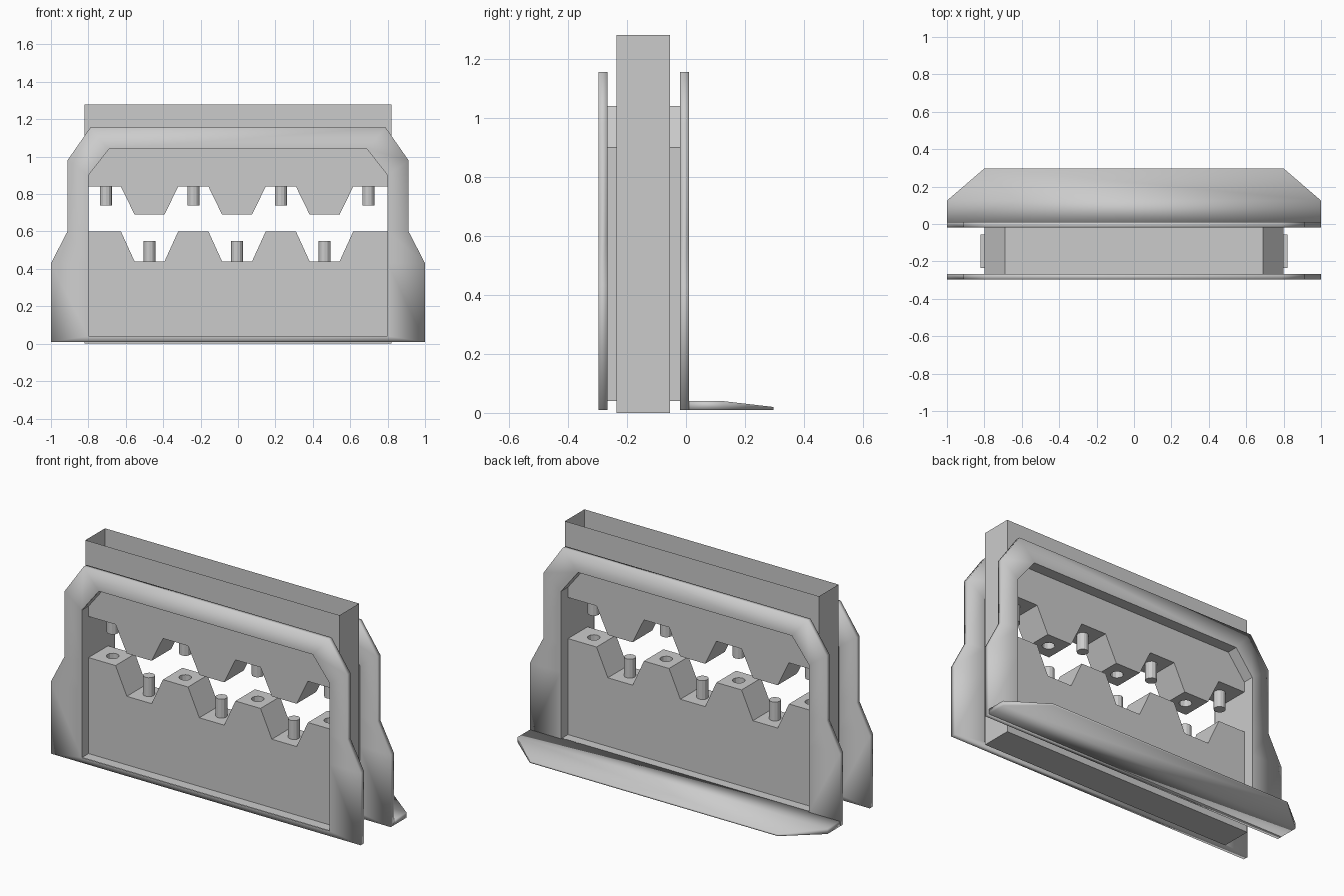
import bpy
import bmesh

old = bpy.data.objects.get("Cube")
if old:
    bpy.data.objects.remove(old, do_unlink=True)

grey = bpy.data.materials.new("light grey")
grey.use_nodes = True
grey.diffuse_color = (0.6, 0.6, 0.6, 1)
grey.node_tree.nodes["Principled BSDF"].inputs["Base Color"].default_value = (0.6, 0.6, 0.6, 1)

WIDE = 0.82                      # half width of the core
Y_FRONT, Y_BACK = -0.235, -0.055  # core faces
Y_MID = (Y_FRONT + Y_BACK) / 2
PITCH = 0.468
TOOTH_X = [PITCH * i - 0.005 for i in (-1, 0, 1)]
GAP_X = [PITCH * (i + 0.5) - 0.005 for i in (-2, -1, 0, 1)]


def finish(bm, name, smooth=False):
    bmesh.ops.recalc_face_normals(bm, faces=bm.faces)
    mesh = bpy.data.meshes.new(name)
    bm.to_mesh(mesh)
    bm.free()
    mesh.materials.append(grey)
    for face in mesh.polygons:
        face.use_smooth = smooth
    obj = bpy.data.objects.new(name, mesh)
    bpy.context.collection.objects.link(obj)
    return obj


def mirrored(half):
    """Close a right-hand half outline with its mirror image."""
    return half + [(-x, z) for x, z in reversed(half)]


def loop(bm, outline, y):
    return [bm.verts.new((x, y, z)) for x, z in outline]


def bridge(bm, a, b):
    for i in range(len(a)):
        j = (i + 1) % len(a)
        bm.faces.new((a[i], a[j], b[j], b[i]))


def prism(name, outline, y0, y1):
    bm = bmesh.new()
    a, b = loop(bm, outline, y0), loop(bm, outline, y1)
    bm.faces.new(a)
    bm.faces.new(b)
    bridge(bm, a, b)
    return finish(bm, name)


def rods(name, xs, z0, z1, radius):
    bm = bmesh.new()
    for x in xs:
        made = bmesh.ops.create_cone(bm, cap_ends=True, segments=12,
                                     radius1=radius, radius2=radius, depth=z1 - z0)
        bmesh.ops.translate(bm, verts=made["verts"], vec=(x, Y_MID, (z0 + z1) / 2))
    return finish(bm, name)


def drill(obj, xs, z0, z1):
    """Cut round sockets into a jaw."""
    cutter = rods(obj.name + "_socket_cutter", xs, z0, z1, 0.034)
    cutter.hide_render = True
    mod = obj.modifiers.new("sockets", "BOOLEAN")
    mod.object = cutter
    mod.solver = "EXACT"
    bpy.context.view_layer.update()
    graph = bpy.context.evaluated_depsgraph_get()
    mesh = bpy.data.meshes.new_from_object(obj.evaluated_get(graph))
    obj.modifiers.clear()
    obj.data = mesh
    bpy.data.objects.remove(cutter, do_unlink=True)


def teeth(high, low):
    """Zigzag edge from left to right."""
    edge = [(-WIDE, high)]
    for x in TOOTH_X:
        edge += [(x - 0.153, high), (x - 0.08, low), (x + 0.08, low), (x + 0.153, high)]
    return edge + [(WIDE, high)]


# Lower jaw with raised pegs and sockets
lower = prism("lower_jaw", teeth(0.60, 0.44) + [(WIDE, 0), (-WIDE, 0)], Y_FRONT, Y_BACK)
drill(lower, GAP_X, 0.50, 0.65)
rods("lower_pegs", TOOTH_X, 0.43, 0.55, 0.032)

# Upper jaw carrying the open-topped box
upper = prism("upper_jaw", teeth(0.84, 0.69) + [(WIDE, 1.28), (-WIDE, 1.28)], Y_FRONT, Y_BACK)
drill(upper, TOOTH_X, 0.64, 0.79)
bm = bmesh.new()
bm.from_mesh(upper.data)
lid = [f for f in bm.faces if f.calc_center_median().z > 1.27]
bmesh.ops.delete(bm, geom=lid, context="FACES")
bm.to_mesh(upper.data)
bm.free()
rods("upper_pegs", GAP_X, 0.74, 0.85, 0.032)

# Side walls joining the jaws
for side, word in ((1, "left"), (-1, "right")):
    prism(word + "_side_wall", [(side * 0.80, 0.58), (side * WIDE, 0.58),
                                (side * WIDE, 0.86), (side * 0.80, 0.86)], Y_FRONT, Y_BACK)

# Window lining running through both frames
window = mirrored([(0.80, 0.04), (0.80, 0.90), (0.69, 1.04)])
bm = bmesh.new()
bridge(bm, loop(bm, window, -0.295), loop(bm, window, 0.01))
finish(bm, "window_lining")

# Front and back frames, softly shaded around the rim
rim = mirrored([(1, 0.01), (1, 0.43), (0.912, 0.60), (0.912, 0.98), (0.79, 1.155)])
hole = mirrored([(0.80, 0.04), (0.80, 0.43), (0.80, 0.60), (0.80, 0.90), (0.69, 1.04)])
for name, y0, y1 in (("front_frame", -0.297, -0.266), ("back_frame", -0.02, 0.01)):
    bm = bmesh.new()
    rim0, rim1 = loop(bm, rim, y0), loop(bm, rim, y1)
    bridge(bm, rim0, rim1)
    bridge(bm, rim0, loop(bm, hole, y0))
    bridge(bm, rim1, loop(bm, hole, y1))
    finish(bm, name, smooth=True)

# Tapered foot lip behind the back frame
plan = [(1, 0.0, 0.04), (1, 0.125, 0.04), (0.80, 0.297, 0.02)]
plan += [(-x, y, z) for x, y, z in reversed(plan)]
bm = bmesh.new()
top = [bm.verts.new(p) for p in plan]
base = [bm.verts.new((x, y, 0.01)) for x, y, z in plan]
bridge(bm, top, base)
for ring in (top, base):
    for i in (0, 1):
        bm.faces.new((ring[i], ring[i + 1], ring[4 - i], ring[5 - i]))
lip = finish(bm, "foot_lip", smooth=True)
